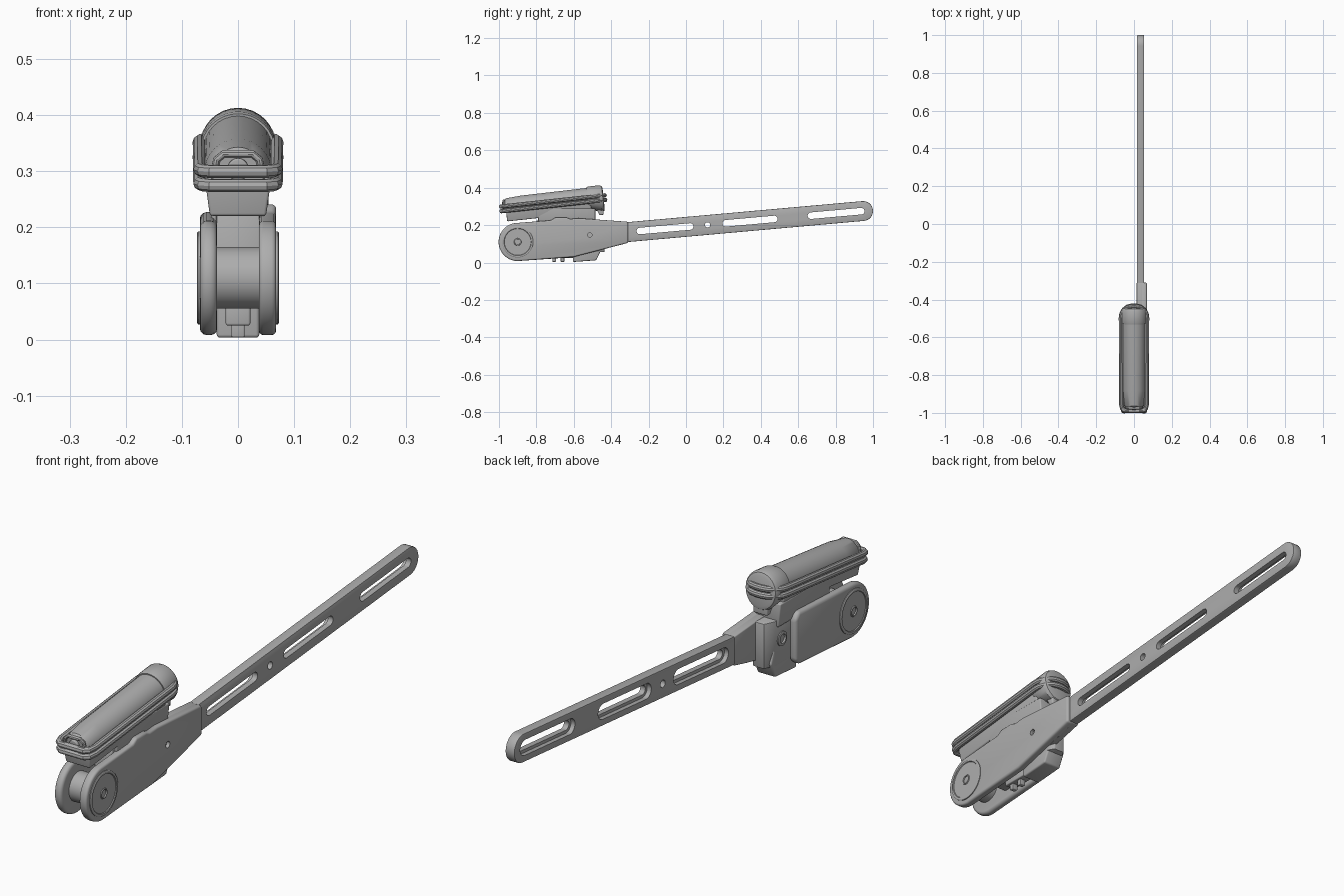
import bpy, bmesh
from math import sin, cos, pi, radians, atan
from mathutils import Matrix, Vector

if "Cube" in bpy.data.objects:
    bpy.data.objects.remove(bpy.data.objects["Cube"])

grey = bpy.data.materials.new("plain grey")
grey.use_nodes = True
grey.diffuse_color = (0.42, 0.42, 0.42, 1)
grey.node_tree.nodes["Principled BSDF"].inputs["Base Color"].default_value = grey.diffuse_color

SLOPE = 0.0895            # rise of the arm
TILT = atan(0.108)        # tilt of the upper housing
upper = Matrix.Translation((0, -0.71, 0.317)) @ Matrix.Rotation(TILT, 4, 'X')


def finish(ob, bevel=0, segments=3, matrix=None):
    bpy.ops.object.select_all(action='DESELECT')
    ob.select_set(True)
    bpy.context.view_layer.objects.active = ob
    if bevel:
        mod = ob.modifiers.new("Bevel", 'BEVEL')
        mod.width, mod.segments = bevel, segments
        mod.limit_method, mod.angle_limit = 'ANGLE', radians(32)
        bpy.ops.object.modifier_apply(modifier=mod.name)
    if matrix:
        ob.data.transform(matrix)
    bpy.ops.object.shade_smooth_by_angle(angle=radians(32))
    return ob


def from_bmesh(name, bm):
    bmesh.ops.recalc_face_normals(bm, faces=bm.faces)
    mesh = bpy.data.meshes.new(name)
    bm.to_mesh(mesh)
    bm.free()
    mesh.materials.append(grey)
    ob = bpy.data.objects.new(name, mesh)
    bpy.context.collection.objects.link(ob)
    return ob


def loft(name, rings, closed=False, **kw):
    """Skin equal rings of points, capping both ends."""
    bm = bmesh.new()
    loops = [[bm.verts.new(p) for p in ring] for ring in rings]
    n = len(loops[0])
    pairs = list(zip(loops, loops[1:])) + ([(loops[-1], loops[0])] if closed else [])
    for a, b in pairs:
        for i in range(n):
            j = (i + 1) % n
            bm.faces.new((a[i], a[j], b[j], b[i]))
    if not closed:
        bm.faces.new(loops[0])
        bm.faces.new(loops[-1])
    return finish(from_bmesh(name, bm), **kw)


def side_prism(name, outline, x0, x1, **kw):
    return loft(name, [[(x, y, z) for y, z in outline] for x in (x0, x1)], **kw)


def arc(cy, cz, r, a0, a1, n=16):
    angles = [radians(a0 + (a1 - a0) * i / n) for i in range(n + 1)]
    return [(cy + r * cos(a), cz + r * sin(a)) for a in angles]


def axis_z(y):
    return 0.163 + (y + 0.31) * SLOPE


def stadium(y0, y1, r):
    t = atan(SLOPE) * 180 / pi
    return arc(y0, axis_z(y0), r, 90 + t, 270 + t) + arc(y1, axis_z(y1), r, t - 90, t + 90)


def lathe_x(name, profile, cy, cz, side=1, n=40):
    """Turn (radius, x) points around an axis along x."""
    rings = [[(side * x, cy + r * cos(2 * pi * i / n), cz + r * sin(2 * pi * i / n))
              for i in range(n)] for r, x in profile]
    return loft(name, rings)


def cut(ob, cutter):
    mod = ob.modifiers.new("Cut", 'BOOLEAN')
    mod.operation, mod.object, mod.solver = 'DIFFERENCE', cutter, 'EXACT'
    bpy.context.view_layer.objects.active = ob
    bpy.ops.object.modifier_apply(modifier=mod.name)
    bpy.data.objects.remove(cutter)
    finish(ob)


def tube(name, points, radius, closed=True, matrix=upper):
    curve = bpy.data.curves.new(name, 'CURVE')
    curve.dimensions = '3D'
    curve.bevel_depth, curve.bevel_resolution = radius, 3
    curve.use_fill_caps = True
    spline = curve.splines.new('POLY')
    spline.points.add(len(points) - 1)
    for p, co in zip(spline.points, points):
        p.co = (*co, 1)
    spline.use_cyclic_u = closed
    ob = bpy.data.objects.new(name, curve)
    bpy.context.collection.objects.link(ob)
    curve.materials.append(grey)
    bpy.ops.object.select_all(action='DESELECT')
    ob.select_set(True)
    bpy.context.view_layer.objects.active = ob
    bpy.ops.object.convert(target='MESH')
    return finish(bpy.context.object, matrix=matrix)


def box(name, x, y0, y1, z0, z1, **kw):
    return side_prism(name, [(y0, z0), (y1, z0), (y1, z1), (y0, z1)], -x, x, **kw)


# Slotted arm: each slot is wider on its inner side
arm = side_prism("slotted_arm", stadium(-0.42, 0.947, 0.053), 0.016, 0.054, bevel=0.003, segments=2)
for y0, y1 in ((-0.247, 0.022), (0.213, 0.472), (0.668, 0.937)):
    cut(arm, side_prism("slot_cutter", stadium(y0, y1, 0.0175), -0.1, 0.1))
    cut(arm, side_prism("recess_cutter", stadium(y0, y1, 0.029), -0.1, 0.033))
cut(arm, side_prism("hole_cutter", arc(0.115, axis_z(0.115), 0.014, 0, 345, 23), -0.1, 0.1))

# Side plates
nose = arc(-0.9, 0.11, 0.102, 90, 270, 24)
left_plate = side_prism("left_side_plate", nose + [
    (-0.6, 0.03), (-0.31, 0.105), (-0.31, 0.218), (-0.575, 0.237), (-0.62, 0.233),
    (-0.64, 0.241), (-0.70, 0.241), (-0.72, 0.226)], 0.037, 0.068, bevel=0.008)
cut(left_plate, side_prism("pin_cutter", arc(-0.515, 0.147, 0.012, 0, 345, 23), 0.055, 0.2))
side_prism("right_side_plate", nose + [(-0.58, 0.03), (-0.56, 0.05), (-0.56, 0.205), (-0.58, 0.228)],
           -0.068, -0.037, bevel=0.012)
side_prism("arm_sleeve", [(-0.5, 0.065), (-0.38, 0.09), (-0.31, 0.107), (-0.31, 0.217), (-0.5, 0.23)],
           0.014, 0.062, bevel=0.004)

# Pivot discs and drum
for side, label in ((1, "left"), (-1, "right")):
    lathe_x(label + "_pivot_disc", [(0.083, 0.05), (0.083, 0.071), (0.080, 0.073), (0.073, 0.073),
            (0.071, 0.070), (0.02, 0.070), (0.018, 0.073), (0.015, 0.073), (0.014, 0.062)],
            -0.9, 0.11, side)
lathe_x("pivot_drum", [(0.055, -0.04), (0.055, 0.04)], -0.9, 0.11)
lathe_x("pin_boss", [(0.027, 0.03), (0.027, 0.043), (0.02, 0.045), (0.017, 0.045), (0.014, 0.034)],
        -0.515, 0.147, -1)

# Core between the plates, with chamfered rear edges
plan = [(-0.039, -0.8), (0.039, -0.8), (0.039, -0.46), (0.025, -0.435), (-0.02, -0.435), (-0.039, -0.475)]
loft("core_block", [[(x, y, z) for x, y in plan] for z in (0.055, 0.225)], bevel=0.004, segments=2)
side_prism("lower_clamp", [(-0.605, 0.003), (-0.48, 0.012), (-0.453, 0.068), (-0.47, 0.12), (-0.605, 0.12)],
           -0.038, 0.038, bevel=0.006)
box("lower_bar", 0.022, -0.73, -0.6, 0.025, 0.07, bevel=0.004)
for i, y in enumerate((-0.705, -0.66)):
    box("lower_pin_%d" % (i + 1), 0.012, y - 0.01, y + 0.01, 0.004, 0.04, bevel=0.003)

# Saddle under the tilted housing
rings = [[(-x, -0.79, z), (x, -0.79, z), (x, -0.485, z), (-x, -0.485, z)]
         for x, z in ((0.046, 0.2), (0.056, 0.29))]
loft("saddle", rings, bevel=0.005)


# Housing: rounded sections of differing width, height and depth
def section(y, rx, up, down, n=32):
    pts = []
    for i in range(n):
        a = 2 * pi * i / n
        pts.append((rx * cos(a), y, sin(a) * (up if sin(a) > 0 else down)))
    return pts


loft("upper_shell", [section(-0.262, 0.045, 0.042, 0.02), section(-0.25, 0.05, 0.053, 0.03),
                     section(-0.17, 0.06, 0.059, 0.04), section(0.2, 0.062, 0.062, 0.045)], matrix=upper)
loft("rear_cap", [section(0.185, 0.066, 0.066, 0.05), section(0.195, 0.068, 0.069, 0.055),
                  section(0.255, 0.068, 0.069, 0.075), section(0.267, 0.062, 0.063, 0.07),
                  section(0.271, 0.05, 0.052, 0.058)], matrix=upper)
side_prism("rear_hook", [(0.215, -0.03), (0.265, -0.03), (0.262, -0.09), (0.24, -0.09)],
           -0.03, 0.03, bevel=0.006, matrix=upper)
tray = [[(-x, -0.255, z), (x, -0.255, z), (x, 0.2, z), (-x, 0.2, z)]
        for x, z in ((0.05, -0.07), (0.057, -0.02), (0.06, 0.004))]
loft("lower_tray", tray, bevel=0.005, matrix=upper)

# Pair of bands around the housing
half = [(0.048, -0.279), (0.062, -0.268), (0.068, -0.245), (0.069, 0.215), (0.066, 0.235),
        (0.055, 0.255), (0.035, 0.272), (0.012, 0.278)]
path = half + [(-x, y) for x, y in reversed(half)]
for label, z in (("upper", 0.0125), ("lower", -0.0125)):
    tube(label + "_band", [(x, y, z) for x, y in path], 0.0118)

# Front window frame and lens
frame = [(-0.042, 0.01), (-0.038, 0.032), (-0.026, 0.042), (0.026, 0.042), (0.038, 0.032), (0.042, 0.01)]
tube("front_window_frame", [(x, -0.262, z) for x, z in frame], 0.007, closed=False)
loft("front_lens", [[(x, y, z + 0.015) for x, y, z in section(yy, 0.019, 0.02, 0.02, 20)]
                    for yy in (-0.25, -0.272)], bevel=0.003, matrix=upper)
